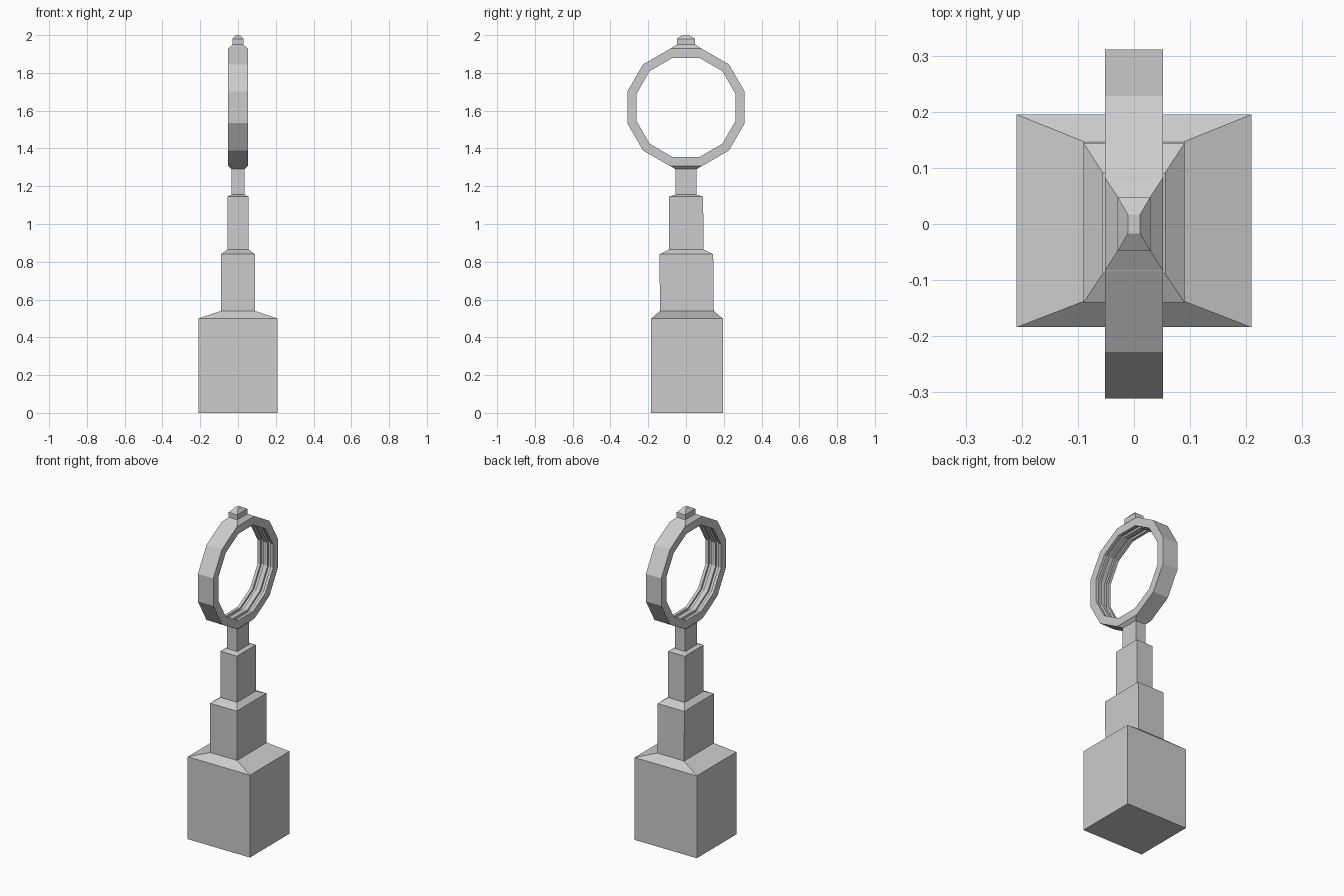
import bpy, math

if "Cube" in bpy.data.objects:
    bpy.data.objects.remove(bpy.data.objects["Cube"])


def make_object(name, verts, faces):
    mesh = bpy.data.meshes.new(name)
    mesh.from_pydata(verts, [], faces)
    mesh.update()
    obj = bpy.data.objects.new(name, mesh)
    bpy.context.collection.objects.link(obj)
    return obj


def loft(name, levels):
    """Stack of rectangles: (z, half width, y front, y back), capped at both ends."""
    verts, faces = [], [(3, 2, 1, 0)]
    for z, hx, y0, y1 in levels:
        verts += [(-hx, y0, z), (hx, y0, z), (hx, y1, z), (-hx, y1, z)]
    for k in range(len(levels) - 1):
        a = 4 * k
        for i in range(4):
            j = (i + 1) % 4
            faces.append((a + i, a + j, a + 4 + j, a + 4 + i))
    n = 4 * (len(levels) - 1)
    faces.append((n, n + 1, n + 2, n + 3))
    return make_object(name, verts, faces)


def ring(name, centre_z, profile, sides=12):
    """Sweep a closed (x, radius) profile around the x axis."""
    verts, faces, m = [], [], len(profile)
    for s in range(sides):
        a = 2 * math.pi * (s + 0.5) / sides
        verts += [(x, r * math.cos(a), centre_z + r * math.sin(a)) for x, r in profile]
    for s in range(sides):
        t = (s + 1) % sides
        for i in range(m):
            j = (i + 1) % m
            faces.append((s * m + i, s * m + j, t * m + j, t * m + i))
    return make_object(name, verts, faces)


# Stepped pedestal with sloped shoulders, flaring into the ring
loft("stepped_pedestal", [
    (0.0, 0.209, -0.184, 0.195), (0.50, 0.209, -0.184, 0.195),
    (0.54, 0.090, -0.138, 0.147), (0.84, 0.090, -0.140, 0.144),
    (0.865, 0.056, -0.089, 0.092), (1.145, 0.056, -0.089, 0.091),
    (1.155, 0.034, -0.056, 0.056), (1.29, 0.034, -0.056, 0.056),
    (1.307, 0.052, -0.083, 0.083),
])

# Twelve-sided ring with two grooves along its inner face
R, LIP, GROOVE = 0.322, 0.272, 0.284
ring("grooved_ring", 1.617, [
    (-0.052, R), (-0.052, LIP), (-0.034, LIP), (-0.034, GROOVE),
    (-0.014, GROOVE), (-0.014, LIP), (0.014, LIP), (0.014, GROOVE),
    (0.034, GROOVE), (0.034, LIP), (0.052, LIP), (0.052, R),
])

# Small finial on top
loft("finial", [
    (1.928, 0.052, -0.083, 0.083), (1.95, 0.029, -0.048, 0.048),
    (1.98, 0.029, -0.048, 0.048), (2.0, 0.011, -0.017, 0.017),
])
